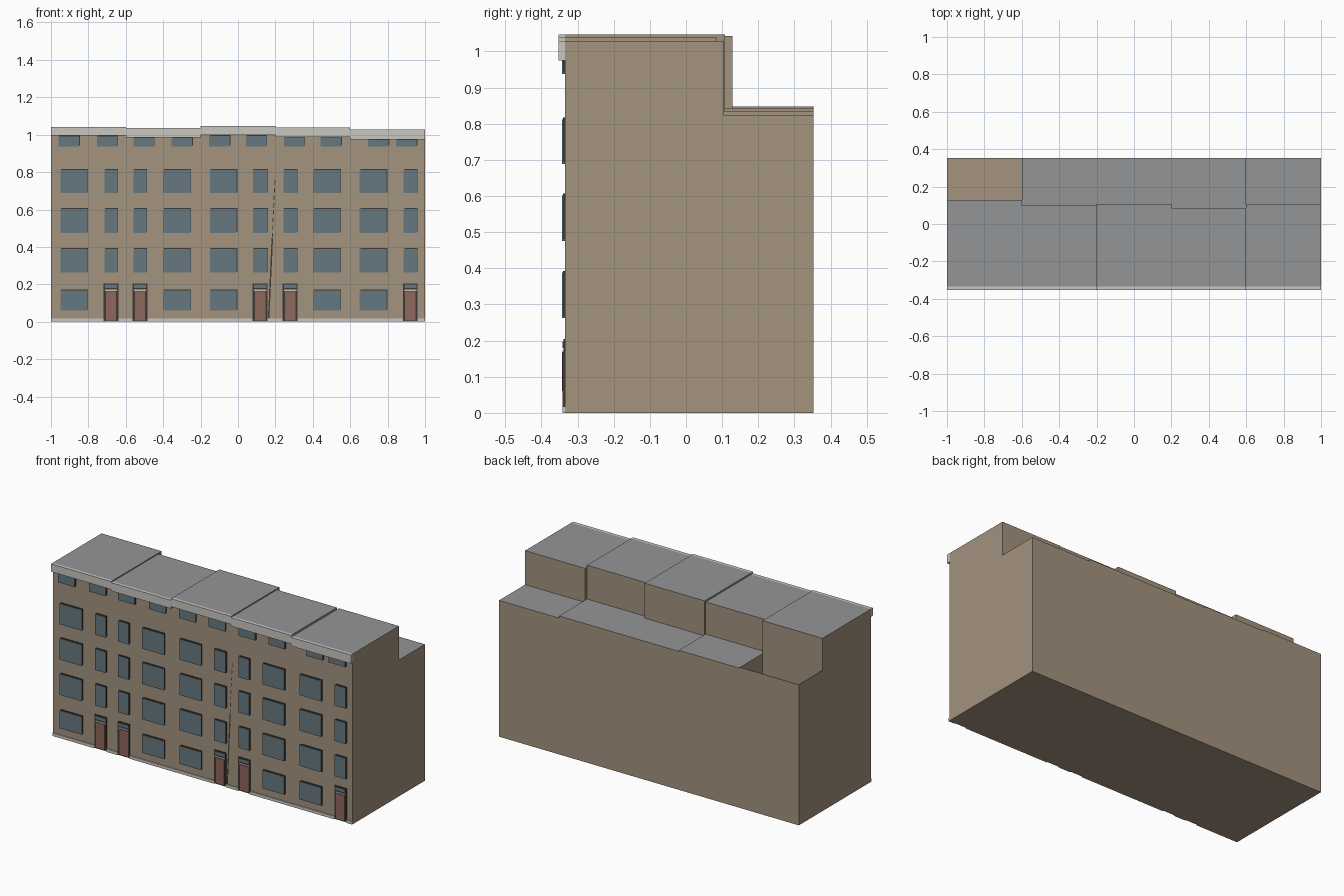
import bpy, bmesh

if "Cube" in bpy.data.objects:
    bpy.data.objects.remove(bpy.data.objects["Cube"])


def material(name, r, g, b):
    m = bpy.data.materials.new(name)
    lin = [(c / 255 / 12.92) if c < 11 else ((c / 255 + 0.055) / 1.055) ** 2.4 for c in (r, g, b)]
    m.diffuse_color = (*lin, 1)
    m.use_nodes = True
    m.node_tree.nodes["Principled BSDF"].inputs["Base Color"].default_value = m.diffuse_color
    return m


WALL = material("tan_wall", 163, 147, 126)
ROOF = material("grey_roof", 148, 149, 150)
STONE = material("pale_stone", 202, 199, 192)
GLASS = material("blue_grey_glass", 102, 121, 128)
DARK = material("dark_frame", 62, 58, 52)
DOOR = material("red_brown_door", 142, 104, 92)

FRONT, BACK = -0.335, 0.353


def make(name, bm, mats):
    me = bpy.data.meshes.new(name)
    bm.to_mesh(me)
    bm.free()
    for m in mats:
        me.materials.append(m)
    ob = bpy.data.objects.new(name, me)
    bpy.context.collection.objects.link(ob)
    return ob


def add_box(bm, x0, x1, y0, y1, z0, z1):
    v = [bm.verts.new((x, y, z)) for x in (x0, x1) for y in (y0, y1) for z in (z0, z1)]
    for f in ((0, 1, 3, 2), (4, 6, 7, 5), (0, 4, 5, 1), (2, 3, 7, 6), (0, 2, 6, 4), (1, 5, 7, 3)):
        bm.faces.new([v[i] for i in f])


def boxes(name, items, mat):
    bm = bmesh.new()
    for b in items:
        add_box(bm, *b)
    return make(name, bm, [mat])


def extrude_x(name, profile, x0, x1):
    """Prism along x; upward faces get the roof colour."""
    bm = bmesh.new()
    a = [bm.verts.new((x0, y, z)) for y, z in profile]
    b = [bm.verts.new((x1, y, z)) for y, z in profile]
    n = len(profile)
    bm.faces.new(a[::-1])
    bm.faces.new(b)
    for i in range(n):
        j = (i + 1) % n
        bm.faces.new((a[i], a[j], b[j], b[i]))
    bmesh.ops.recalc_face_normals(bm, faces=bm.faces)
    for f in bm.faces:
        f.normal_update()
        f.material_index = 1 if f.normal.z > 0.5 else 0
    return make(name, bm, [WALL, ROOF])


# Five house bays: roof height, cornice underside, upper back wall y, rear roof height
bays = [(1.042, 0.995, 0.128, 0.848), (1.036, 0.986, 0.098, 0.842), (1.046, 0.998, 0.108, 0.835),
        (1.039, 0.988, 0.086, 0.835), (1.027, 0.975, 0.105, 0.822)]
cornices = []
for i, (top, under, yb, rear) in enumerate(bays):
    x0 = -1 + 0.4 * i
    x1 = x0 + 0.4
    if i == 0:
        profile = [(FRONT, 0), (yb, 0), (yb, top), (FRONT, top)]
    else:
        profile = [(FRONT, 0), (BACK, 0), (BACK, rear), (yb, rear), (yb, top), (FRONT, top)]
    extrude_x(f"house_bay_{i + 1}", profile, x0, x1)
    cornices.append((x0, x1, -0.353, FRONT, under, top))
boxes("cornice", cornices, STONE)

# Open rear yard of the first bay: floor, back wall and end wall
yard_y, yard_z = bays[0][2], bays[0][3]
boxes("rear_yard", [(-1, -0.6, yard_y, BACK, 0, 0.004),
                    (-1, -0.6, BACK - 0.003, BACK, 0.004, yard_z),
                    (-1, -0.997, yard_y, BACK - 0.003, 0.004, yard_z)], WALL)

# Window columns (x range) and storeys (z range)
columns = [(-0.95, -0.805), (-0.715, -0.645), (-0.56, -0.49), (-0.40, -0.255), (-0.15, -0.008),
           (0.08, 0.157), (0.243, 0.315), (0.402, 0.548), (0.65, 0.795), (0.885, 0.957)]
storeys = [(0.06, 0.168), (0.262, 0.388), (0.475, 0.602), (0.688, 0.812)]
door_columns = (1, 2, 5, 6, 9)

panes = []
for c, (x0, x1) in enumerate(columns):
    for s, (z0, z1) in enumerate(storeys):
        if s == 0 and c in door_columns:
            continue
        panes.append((x0, x1, z0, z1))
for x in (-0.905, -0.70, -0.505, -0.30, -0.10, 0.097, 0.30, 0.497, 0.75, 0.90):
    under = bays[int((x + 1) / 0.4)][1]
    panes.append((x - 0.055, x + 0.055, 0.938, under - 0.004))

boxes("window_glass", [(a, b, FRONT - 0.008, FRONT, z0, z1) for a, b, z0, z1 in panes], GLASS)
boxes("window_frames", [(a + 0.004, b + 0.004, FRONT - 0.005, FRONT, z0 + 0.004, z1 + 0.005)
                        for a, b, z0, z1 in panes], DARK)

# Doors with dark surround, glass transom and pale lintel
frames, leaves, transoms, lintels = [], [], [], []
for c in door_columns:
    m = sum(columns[c]) / 2
    frames.append((m - 0.04, m + 0.04, FRONT - 0.004, FRONT, 0.004, 0.205))
    leaves.append((m - 0.027, m + 0.029, FRONT - 0.007, FRONT, 0.006, 0.162))
    transoms.append((m - 0.032, m + 0.034, FRONT - 0.007, FRONT, 0.180, 0.198))
    lintels.append((m - 0.032, m + 0.034, FRONT - 0.007, FRONT, 0.165, 0.172))
boxes("door_frames", frames, DARK)
boxes("door_leaves", leaves, DOOR)
boxes("door_transoms", transoms, GLASS)
boxes("door_lintels", lintels, STONE)

# Plinth strips between the doors
edges = [-1.0]
for c in door_columns:
    m = sum(columns[c]) / 2
    edges += [m - 0.04, m + 0.04]
edges.append(1.0)
boxes("plinth", [(edges[i], edges[i + 1], FRONT - 0.006, FRONT, 0, 0.018)
                 for i in range(0, len(edges), 2)], STONE)

# Slanting dashed joint in the facade, dashes shortening upwards
bm = bmesh.new()
z = 0.02
while z < 0.77:
    length = 0.05 if z < 0.42 else 0.022
    gap = 0.004 if z < 0.42 else 0.018
    w = 0.004 if z < 0.42 else 0.0025
    ends = [(0.163 + 0.035 * t / 0.77, t) for t in (z, z + length)]
    (xa, za), (xb, zb) = ends
    y = FRONT - 0.0015
    bm.faces.new([bm.verts.new(p) for p in ((xa - w, y, za), (xa + w, y, za), (xb + w, y, zb), (xb - w, y, zb))])
    z += length + gap
make("facade_joint", bm, [DARK])
